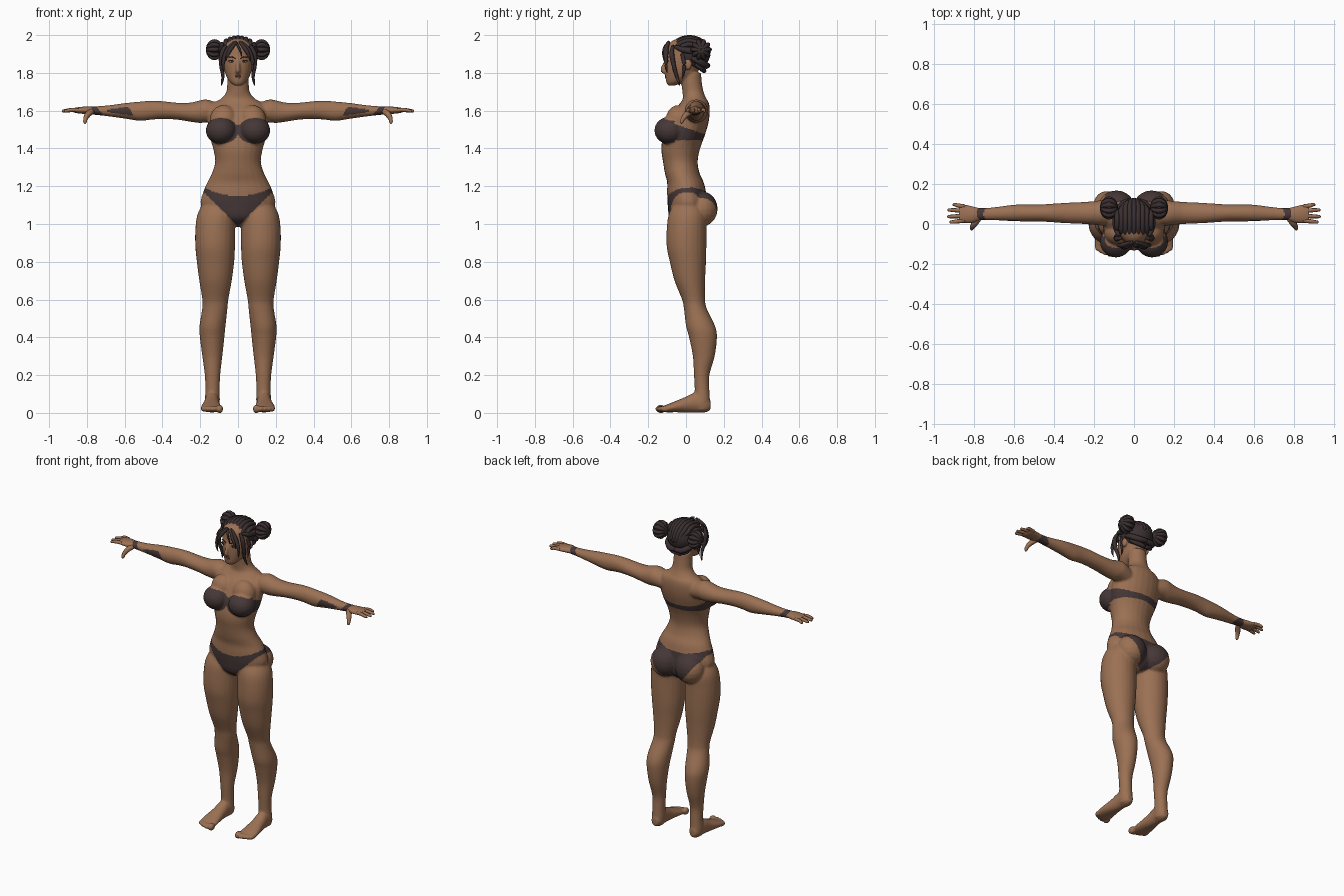
import bpy, bmesh, math
from mathutils import Vector, Matrix


def material(name, rgb):
    m = bpy.data.materials.new(name)
    m.diffuse_color = (*rgb, 1)
    return m


SKIN = material("skin", (0.33, 0.165, 0.088))
CLOTH = material("dark_cloth", (0.060, 0.038, 0.038))
HAIR = material("dark_hair", (0.042, 0.028, 0.030))
LIP = material("lip", (0.22, 0.085, 0.06))
EYE = material("eye_white", (0.42, 0.36, 0.32))


def spline(rows, steps):
    """Catmull-Rom interpolation of equal-length tuples."""
    rows = [Vector(r) for r in rows]
    ext = [rows[0]] + rows + [rows[-1]]
    out = []
    for i in range(1, len(ext) - 2):
        a, b, c, d = ext[i - 1:i + 3]
        for k in range(steps):
            t = k / steps
            out.append(0.5 * (2 * b + (c - a) * t + (2 * a - 5 * b + 4 * c - d) * t * t
                              + (3 * b - a - 3 * c + d) * t ** 3))
    return out + [rows[-1]]


def skin_rings(bm, rings):
    loops = [[bm.verts.new(p) for p in ring] for ring in rings]
    n = len(loops[0])
    for a, b in zip(loops, loops[1:]):
        for i in range(n):
            bm.faces.new((a[i], a[(i + 1) % n], b[(i + 1) % n], b[i]))
    bm.faces.new(loops[0])
    bm.faces.new(loops[-1])


def loft(bm, axis, rows, side=1, n=24, steps=5):
    """Ellipses along an axis; rows are (position, centre1, centre2, radius1, radius2)."""
    order = {'x': (0, 1, 2), 'y': (1, 0, 2), 'z': (2, 0, 1)}[axis]
    rings = []
    for t, c1, c2, r1, r2 in spline(rows, steps):
        ring = []
        for i in range(n):
            a = 2 * math.pi * i / n
            p = [0, 0, 0]
            p[order[0]], p[order[1]], p[order[2]] = t, c1 + r1 * math.cos(a), c2 + r2 * math.sin(a)
            p[0] *= side
            ring.append(p)
        rings.append(ring)
    skin_rings(bm, rings)


def tube(bm, pts, side=1, n=8, steps=4):
    """Round strand through points (x, y, z, radius)."""
    path = [(Vector((p[0] * side, p[1], p[2])), p[3]) for p in spline(pts, steps)]
    rings = []
    for i, (p, r) in enumerate(path):
        d = path[min(i + 1, len(path) - 1)][0] - path[max(i - 1, 0)][0]
        q = d.to_track_quat('Z', 'Y')
        rings.append([p + q @ Vector((r * math.cos(2 * math.pi * k / n),
                                      r * math.sin(2 * math.pi * k / n), 0)) for k in range(n)])
    skin_rings(bm, rings)


def ball(bm, c, r, side=1, seg=20):
    m = Matrix.Translation((c[0] * side, c[1], c[2])) @ Matrix.Diagonal((*r, 1))
    bmesh.ops.create_uvsphere(bm, u_segments=seg, v_segments=seg // 2, radius=1, matrix=m)


def finish(bm, name, mat):
    bmesh.ops.recalc_face_normals(bm, faces=bm.faces)
    me = bpy.data.meshes.new(name)
    bm.to_mesh(me)
    bm.free()
    me.materials.append(mat)
    for p in me.polygons:
        p.use_smooth = True
    ob = bpy.data.objects.new(name, me)
    bpy.context.collection.objects.link(ob)
    return ob


# Body: torso, neck and head
bm = bmesh.new()
loft(bm, 'z', [(.985, 0, .02, .04, .05), (1.03, 0, .015, .14, .10), (1.10, 0, .01, .197, .107),
               (1.17, 0, .003, .184, .103), (1.22, 0, -.003, .163, .097), (1.27, 0, -.02, .138, .092),
               (1.33, 0, -.03, .121, .092), (1.40, 0, -.028, .132, .103), (1.47, 0, -.01, .152, .110),
               (1.54, 0, .012, .160, .108), (1.60, 0, .03, .158, .096), (1.64, 0, .045, .13, .076),
               (1.665, 0, .045, .088, .062), (1.70, 0, .037, .062, .056), (1.75, 0, .03, .057, .054),
               (1.80, 0, .03, .055, .05)])
loft(bm, 'z', [(1.733, 0, -.077, .020, .018), (1.75, 0, -.06, .042, .045), (1.78, 0, -.035, .061, .074),
               (1.82, 0, -.02, .074, .091), (1.86, 0, -.01, .081, .10), (1.90, 0, 0, .084, .103),
               (1.94, 0, 0, .080, .098), (1.97, 0, .005, .058, .078), (1.985, 0, .01, .03, .04)])
tube(bm, [(0, -.104, 1.87, .008), (0, -.117, 1.84, .010), (0, -.123, 1.815, .014), (0, -.108, 1.803, .012)])
for s in (1, -1):
    ball(bm, (.09, -.087, 1.495), (.081, .081, .073), s)          # bust
    ball(bm, (.075, -.04, 1.55), (.075, .068, .08), s)            # upper chest
    ball(bm, (.088, .083, 1.08), (.092, .085, .093), s)           # seat
    ball(bm, (.083, .012, 1.845), (.012, .02, .03), s)            # ear
    loft(bm, 'x', [(.08, .05, 1.58, .05, .05), (.16, .055, 1.598, .062, .06), (.20, .055, 1.595, .059, .06),
                   (.25, .055, 1.592, .055, .051), (.32, .055, 1.597, .052, .045), (.40, .055, 1.603, .047, .047),
                   (.46, .055, 1.602, .043, .050), (.52, .055, 1.597, .043, .051), (.60, .055, 1.599, .041, .041),
                   (.68, .052, 1.599, .034, .030), (.74, .050, 1.60, .030, .024), (.79, .05, 1.602, .031, .021)], s)
    loft(bm, 'z', [(1.12, .10, .01, .08, .07), (1.05, .115, .008, .10, .10), (.97, .121, .003, .105, .105),
                   (.88, .121, .003, .105, .105), (.80, .119, .01, .099, .096), (.70, .119, .02, .086, .081),
                   (.60, .120, .04, .069, .061), (.55, .123, .05, .067, .061), (.46, .135, .077, .069, .077),
                   (.40, .137, .09, .065, .074), (.30, .136, .094, .053, .058), (.20, .135, .083, .041, .041),
                   (.12, .135, .085, .038, .039), (.06, .136, .085, .040, .042), (.015, .136, .085, .034, .042)], s)
    loft(bm, 'y', [(.130, .136, .04, .020, .026), (.10, .136, .046, .037, .044), (.05, .138, .055, .039, .053),
                   (0, .140, .044, .043, .042), (-.05, .142, .034, .051, .031), (-.10, .142, .024, .056, .021),
                   (-.125, .14, .019, .05, .015)], s)
    for i, (x, y, r) in enumerate([(.097, -.134, .021), (.123, -.138, .015), (.145, -.132, .014),
                                   (.165, -.123, .014), (.183, -.110, .014)]):
        ball(bm, (x, y, .021), (r * .9, .026, r * 1.1), s)        # toes
base = finish(bm, "body", SKIN)

# Fuse the body parts into one smooth surface
rm = base.modifiers.new("fuse", 'REMESH')
rm.mode, rm.voxel_size, rm.use_smooth_shade = 'VOXEL', .006, True
sm = base.modifiers.new("soften", 'SMOOTH')
sm.factor, sm.iterations = .5, 7
dg = bpy.context.evaluated_depsgraph_get()
fused = bpy.data.meshes.new_from_object(base.evaluated_get(dg))
base.modifiers.clear()
base.data = fused
fused.materials.clear()
fused.materials.append(SKIN)
fused.materials.append(CLOTH)


def in_top(x, y, z):
    if y > -.06:                                                  # band round the back
        t = min(1, (y + .06) / .15)
        return 1.445 < z < 1.53 - .052 * t and x < .21
    cup = ((x - .09) / .092) ** 2 + ((z - 1.493) / .068) ** 2 < 1
    return cup or (x < .05 and 1.472 < z < 1.525)


def in_bottom(x, y, z):
    if y < 0.02:
        return min(1.165, .985 + 1.08 * x - .4 * x * x) < z < 1.148 + 1.4 * x * x
    return min(1.165, .985 + 5.5 * x * x + .1 * x) < z < 1.172 + .8 * x * x


# Swimwear painted by region
for p in fused.polygons:
    x, y, z = abs(p.center.x), p.center.y, p.center.z
    p.material_index = int(in_top(x, y, z) or in_bottom(x, y, z))
    p.use_smooth = True

# Hands with four fingers and a thumb
for s, label in ((1, "left"), (-1, "right")):
    bm = bmesh.new()
    loft(bm, 'x', [(.765, .05, 1.601, .027, .019), (.80, .047, 1.602, .039, .020), (.84, .050, 1.602, .045, .017),
                   (.868, .052, 1.602, .043, .012), (.874, .052, 1.602, .03, .006)], s, 20, 4)
    for y0, y1, x1 in ((.088, .097, .905), (.066, .070, .930), (.041, .037, .932), (.017, .010, .920)):
        tube(bm, [(.845, y0, 1.603, .010), (.88, (y0 + y1) / 2, 1.604, .0105), (x1 - .012, y1, 1.599, .0085),
                  (x1 - .002, y1, 1.597, .006), (x1, y1, 1.597, .002)], s)
    tube(bm, [(.775, .03, 1.597, .016), (.795, .003, 1.580, .016), (.807, -.015, 1.558, .012),
              (.810, -.024, 1.538, .009), (.811, -.027, 1.531, .003)], s)
    finish(bm, label + "_hand", SKIN)

# Combed hair over the skull
bm = bmesh.new()
ball(bm, (0, .025, 1.90), (.094, .102, .092), seg=28)
for k in range(-4, 5):
    x = k * .021
    f = math.sqrt(1 - (x / .103) ** 2)
    end = 205 - 3 * abs(k)
    pts = []
    for j in range(9):
        a = math.radians(28 + (end - 28) * j / 8)
        pts.append((x * (1 - .04 * j * (j > 5)), .018 - .100 * f * math.cos(a),
                    1.902 + .085 * f * math.sin(a), .013 if 0 < j < 8 else .006))
    tube(bm, pts)
for s in (1, -1):                                                 # sides and nape
    tube(bm, [(.075, -.06, 1.94, .008), (.088, -.02, 1.925, .016), (.09, .04, 1.915, .018), (.10, .08, 1.92, .012)], s)
    tube(bm, [(.085, .03, 1.88, .012), (.078, .07, 1.86, .018), (.045, .105, 1.84, .018), (0, .115, 1.84, .014)], s)
    tube(bm, [(.07, .05, 1.845, .010), (.055, .08, 1.825, .015), (.02, .095, 1.812, .013), (0, .095, 1.81, .01)], s)
finish(bm, "hair_cap", HAIR)

# Fringe and hanging locks
bm = bmesh.new()
for s in (1, -1):
    tube(bm, [(.065, -.07, 1.945, .008), (.087, -.075, 1.90, .013), (.088, -.065, 1.84, .012),
              (.080, -.05, 1.785, .009), (.085, -.038, 1.75, .006), (.09, -.035, 1.73, .001)], s)
    tube(bm, [(.02, -.092, 1.962, .008), (.052, -.105, 1.925, .013), (.075, -.106, 1.875, .011),
              (.078, -.105, 1.83, .007), (.072, -.10, 1.80, .001)], s)
    tube(bm, [(.01, -.09, 1.965, .008), (.036, -.112, 1.93, .011), (.056, -.118, 1.895, .008), (.064, -.116, 1.86, .001)], s)
    tube(bm, [(.078, -.02, 1.90, .010), (.088, -.01, 1.85, .010), (.082, -.012, 1.80, .006), (.084, -.02, 1.77, .001)], s)
tube(bm, [(-.01, -.09, 1.962, .006), (.004, -.113, 1.935, .006), (.018, -.116, 1.90, .004), (.02, -.117, 1.88, .001)])
finish(bm, "fringe", HAIR)

# Buns wrapped with strands
for s, label in ((1, "left"), (-1, "right")):
    bm = bmesh.new()
    c = Vector((.125, .08, 1.923))
    ball(bm, c, (.036, .048, .047), s)
    for k in range(5):
        ang = math.pi * k / 5
        pts = []
        for j in range(13):
            a = 2 * math.pi * j / 12
            h = Vector((math.cos(a), math.sin(a) * math.cos(ang), math.sin(a) * math.sin(ang)))
            pts.append((c.x + .034 * h.x, c.y + .046 * h.y, c.z + .046 * h.z, .0115))
        tube(bm, pts, s, 8, 2)
    finish(bm, label + "_bun", HAIR)

# Eyes, brows and lips
for s, label in ((1, "left"), (-1, "right")):
    bm = bmesh.new()
    ball(bm, (.034, -.0985, 1.859), (.013, .005, .005), s, 12)
    finish(bm, label + "_eye", EYE)
    bm = bmesh.new()
    ball(bm, (.034, -.1015, 1.859), (.005, .004, .005), s, 10)    # iris, lash, brow
    tube(bm, [(.018, -.104, 1.860, .001), (.033, -.1025, 1.866, .003), (.052, -.094, 1.863, .002)], s, 6, 3)
    tube(bm, [(.014, -.107, 1.876, .002), (.035, -.102, 1.885, .0035), (.057, -.090, 1.882, .001)], s, 6, 3)
    finish(bm, label + "_lash_and_brow", HAIR)
bm = bmesh.new()
for z, y, r in ((1.785, -.106, .0045), (1.777, -.104, .0055)):
    tube(bm, [(-.022, y + .009, 1.781, .001), (-.01, y, z, r), (0, y - .002, z, r), (.01, y, z, r),
              (.022, y + .009, 1.781, .001)], 1, 8, 3)
finish(bm, "lips", LIP)
